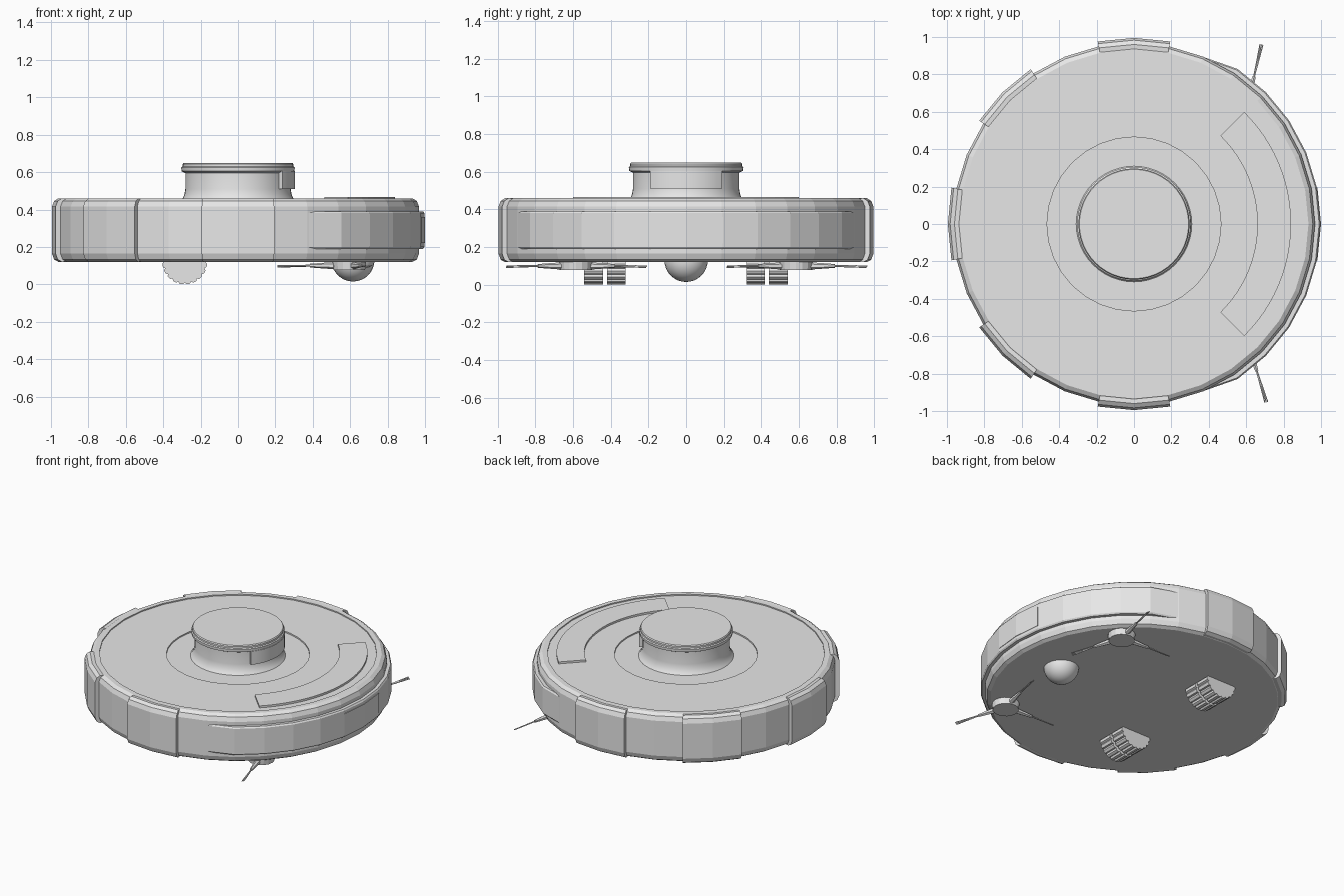
import bpy, bmesh
from math import radians, cos, sin, pi
from mathutils import Matrix, Vector

if "Cube" in bpy.data.objects:
    bpy.data.objects.remove(bpy.data.objects["Cube"], do_unlink=True)

grey = bpy.data.materials.new("light_grey")
grey.use_nodes = True
COLOUR = (0.8, 0.8, 0.8, 1)
grey.diffuse_color = COLOUR
grey.node_tree.nodes["Principled BSDF"].inputs["Base Color"].default_value = COLOUR


def finish(name, bm, smooth=False):
    bmesh.ops.recalc_face_normals(bm, faces=bm.faces)
    mesh = bpy.data.meshes.new(name)
    bm.to_mesh(mesh)
    bm.free()
    mesh.materials.append(grey)
    obj = bpy.data.objects.new(name, mesh)
    bpy.context.collection.objects.link(obj)
    if smooth:
        bpy.ops.object.select_all(action="DESELECT")
        obj.select_set(True)
        bpy.context.view_layer.objects.active = obj
        bpy.ops.object.shade_smooth_by_angle(angle=radians(30))
    return obj


def lathe(name, profile, sides, smooth=False):
    """Solid of revolution; the profile runs from bottom to top."""
    bm = bmesh.new()
    rings = [[bm.verts.new((r * cos(2 * pi * i / sides), r * sin(2 * pi * i / sides), z))
              for i in range(sides)] for r, z in profile]
    for low, high in zip(rings, rings[1:]):
        for i in range(sides):
            j = (i + 1) % sides
            bm.faces.new((low[i], low[j], high[j], high[i]))
    bm.faces.new(rings[0])
    bm.faces.new(rings[-1])
    return finish(name, bm, smooth)


def sector(name, profile, start, end, steps, taper=0.0, smooth=False):
    """Closed profile swept around z; taper pulls the two ends inwards."""
    bm = bmesh.new()
    rings = []
    for i in range(steps + 1):
        a = radians(start + (end - start) * i / steps)
        pull = taper if i in (0, steps) else 0
        rings.append([bm.verts.new(((r - pull) * cos(a), (r - pull) * sin(a), z))
                      for r, z in profile])
    n = len(profile)
    for one, two in zip(rings, rings[1:]):
        for i in range(n):
            j = (i + 1) % n
            bm.faces.new((one[i], one[j], two[j], two[i]))
    bm.faces.new(rings[0])
    bm.faces.new(rings[-1])
    return finish(name, bm, smooth)


def shell(grow):
    """Rounded side outline of the body, enlarged by grow."""
    r = 0.968 + grow
    return [(r - 0.035, 0.12), (r - 0.012, 0.133), (r, 0.165), (r, 0.415),
            (r - 0.012, 0.445), (r - 0.035, 0.46)]


# Body with a slightly sunken lid and a shallow dish around the turret
lathe("body", shell(0) + [(0.9, 0.46), (0.9, 0.452), (0.465, 0.452), (0.465, 0.442)], 32)

# Raised shell panels on the sides and the rear
STEP = 22.5
for k in range(5):
    mid = 90 + 2 * STEP * k
    sector("shell_panel", shell(0.027) + [(0.9, 0.455), (0.9, 0.125)],
           mid - STEP / 2, mid + STEP / 2, 2)

# Bumper with its sensor window
sector("bumper", [(0.93, 0.19), (0.99, 0.19), (0.997, 0.2), (0.997, 0.38),
                  (0.99, 0.39), (0.93, 0.39)], -3 * STEP, 3 * STEP, 12, taper=0.03)
sector("bumper_window", [(0.98, 0.22), (1.0, 0.22), (1.0, 0.36), (0.98, 0.36)],
       -STEP / 2, STEP / 2, 2)

# Curved cover on the lid
sector("lid_cover", [(0.66, 0.44), (0.84, 0.44), (0.84, 0.466), (0.66, 0.466)],
       -45.5, 45.5, 24)

# Turret with flared foot and cap
lathe("turret", [(0.32, 0.43), (0.3, 0.452), (0.287, 0.48), (0.282, 0.51), (0.282, 0.595),
                 (0.302, 0.605), (0.304, 0.625), (0.297, 0.63), (0.297, 0.642),
                 (0.292, 0.649)], 48, smooth=True)
sector("turret_window", [(0.26, 0.51), (0.305, 0.51), (0.305, 0.605), (0.26, 0.605)],
       -39, 39, 12, smooth=True)

# Front caster ball
bm = bmesh.new()
bmesh.ops.create_uvsphere(bm, u_segments=24, v_segments=16, radius=0.115,
                          matrix=Matrix.Translation((0.615, 0, 0.13)))
finish("caster_ball", bm, smooth=True)


def wheel(name, y, width, radius, scallop, sides):
    """Disc with its axle along y and a ridged tread."""
    bm = bmesh.new()
    rims = []
    for side in (-1, 1):
        rims.append([])
        for i in range(sides):
            a = 2 * pi * i / sides
            r = radius - scallop * (i % 4 == 0)
            rims[-1].append(bm.verts.new((-0.285 + r * cos(a), y + side * width / 2,
                                          0.12 + r * sin(a))))
    for i in range(sides):
        j = (i + 1) % sides
        bm.faces.new((rims[0][i], rims[0][j], rims[1][j], rims[1][i]))
    bm.faces.new(rims[0])
    bm.faces.new(rims[1])
    finish(name, bm)


# Paired drive wheels
for side in (-1, 1):
    for y in (0.37, 0.49):
        wheel("drive_wheel", side * y, 0.1, 0.12, 0.01, 80)
    wheel("wheel_hub", side * 0.43, 0.04, 0.03, 0, 16)


def rod(bm, start, end, r1, r2):
    """Tapered six-sided rod between two points."""
    axis = Vector(end) - Vector(start)
    place = Matrix.Translation((Vector(start) + Vector(end)) / 2)
    turn = axis.to_track_quat("Z", "Y").to_matrix().to_4x4()
    bmesh.ops.create_cone(bm, cap_ends=True, segments=6, radius1=r1, radius2=r2,
                          depth=axis.length, matrix=place @ turn)


# Side brushes: hub, three arms and thin bristle tufts
for side in (-1, 1):
    hub = Vector((0.595, side * 0.585, 0.1))
    bm = bmesh.new()
    bmesh.ops.create_cone(bm, cap_ends=True, segments=16, radius1=0.085, radius2=0.09,
                          depth=0.045, matrix=Matrix.Translation(hub))
    finish("brush_hub", bm)
    bm = bmesh.new()
    for angle in (77, 177, -73):
        def at(dist, off=0, z=0):
            a = radians(angle + off)
            return hub + Vector((dist * cos(a), dist * sin(a), z))
        rod(bm, at(0.07), at(0.21), 0.02, 0.01)
        for off in (-1, 0, 1):
            rod(bm, at(0.2), at(0.385, off * 1.2, -0.004 + 0.004 * off), 0.005, 0.003)
    finish("brush_arms", bm)
